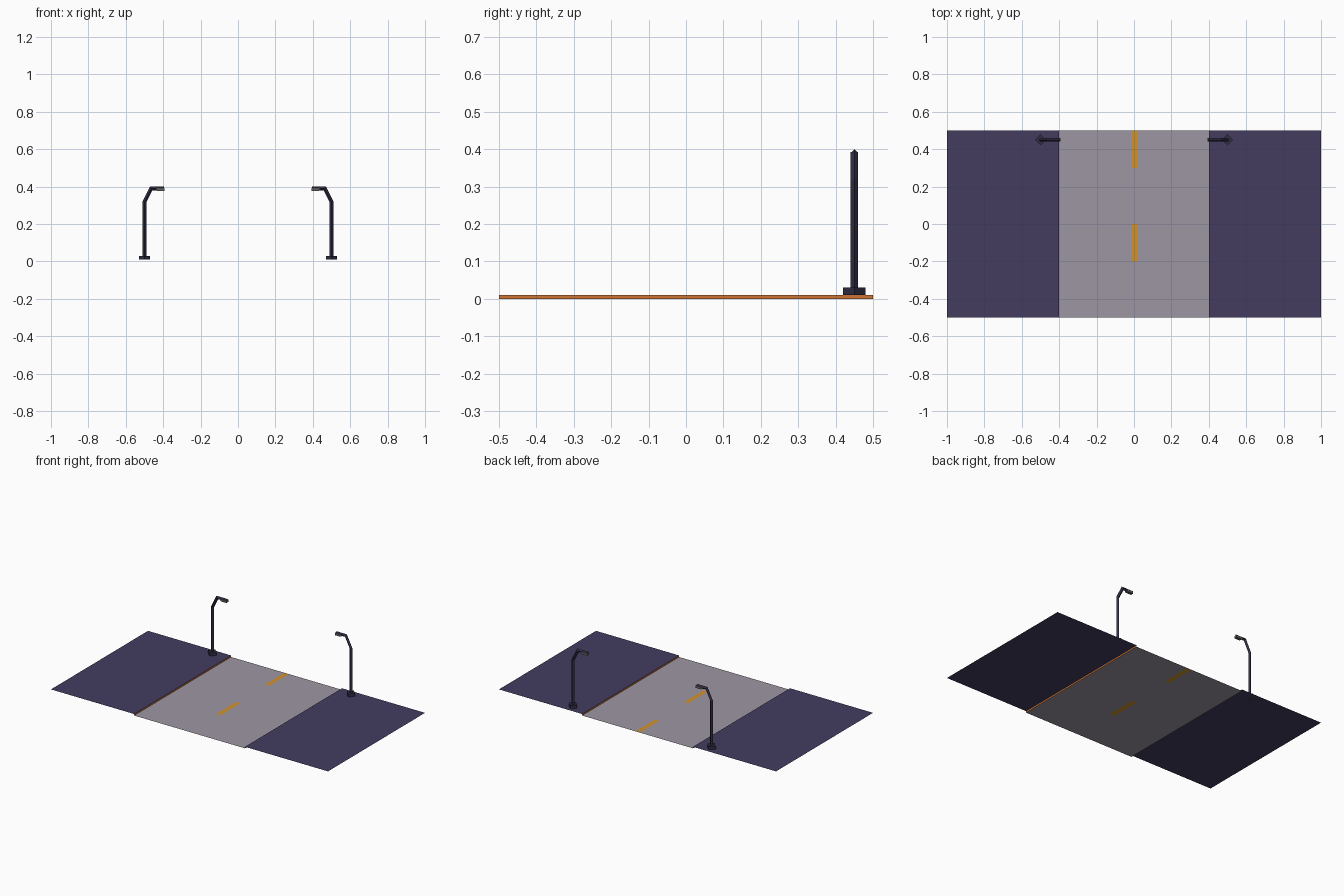
import bpy, bmesh, math
from mathutils import Vector

if "Cube" in bpy.data.objects:
    bpy.data.objects.remove(bpy.data.objects["Cube"])


def mat(name, r, g, b):
    lin = [((c / 255 + 0.055) / 1.055) ** 2.4 for c in (r, g, b)]
    m = bpy.data.materials.new(name)
    m.diffuse_color = (*lin, 1)
    m.use_nodes = True
    m.node_tree.nodes["Principled BSDF"].inputs["Base Color"].default_value = m.diffuse_color
    return m


ASPHALT = mat("road grey", 157, 150, 162)
PAINT = mat("line yellow", 210, 146, 42)
PAVING = mat("pavement purple", 67, 60, 96)
KERB = mat("kerb orange", 205, 115, 52)
METAL = mat("lamp post dark", 50, 45, 70)
LAMP = mat("lamp head grey", 100, 100, 100)


def make(name, bm, *mats):
    me = bpy.data.meshes.new(name)
    bm.to_mesh(me)
    bm.free()
    for m in mats:
        me.materials.append(m)
    ob = bpy.data.objects.new(name, me)
    bpy.context.collection.objects.link(ob)
    return ob


def quad(name, pts, m):
    bm = bmesh.new()
    bm.faces.new([bm.verts.new(p) for p in pts])
    return make(name, bm, m)


# Road sheet with the centre dashes cut in as faces
bm = bmesh.new()
xs, ys = (-0.4, -0.015, 0.015, 0.4), (-0.5, -0.2, 0, 0.3, 0.5)
grid = [[bm.verts.new((x, y, 0)) for y in ys] for x in xs]
for i in range(3):
    for j in range(4):
        f = bm.faces.new((grid[i][j], grid[i + 1][j], grid[i + 1][j + 1], grid[i][j + 1]))
        f.material_index = int(i == 1 and j in (1, 3))
make("road", bm, ASPHALT, PAINT)


def tube(bm, path, r):
    """Four-sided diamond tube along a path in the xz plane, mitred at bends."""
    rings = []
    for i, p in enumerate(path):
        a = (p - path[i - 1]).normalized() if i else (path[1] - p).normalized()
        b = (path[i + 1] - p).normalized() if i < len(path) - 1 else a
        t = (a + b).normalized()
        n = Vector((t.z, 0, -t.x)) * (r / t.dot(a))
        s = Vector((0, r, 0))
        rings.append([bm.verts.new(p + o) for o in (n, s, -n, -s)])
    for a, b in zip(rings, rings[1:]):
        for k in range(4):
            bm.faces.new((a[k], a[(k + 1) % 4], b[(k + 1) % 4], b[k]))
    bm.faces.new(rings[0])
    bm.faces.new(rings[-1])
    bmesh.ops.recalc_face_normals(bm, faces=bm.faces)


for side, s in (("left", -1), ("right", 1)):
    # Raised pavement sheet and kerb face
    pts = [(s * 0.4, -0.5, 0.01), (s, -0.5, 0.01), (s, 0.5, 0.01), (s * 0.4, 0.5, 0.01)]
    quad(side + "_pavement", pts if s > 0 else pts[::-1], PAVING)
    pts = [(s * 0.4, -0.5, 0), (s * 0.4, -0.5, 0.01), (s * 0.4, 0.5, 0.01), (s * 0.4, 0.5, 0)]
    quad(side + "_kerb", pts if s > 0 else pts[::-1], KERB)

    # Lamp base: low diamond block
    bm = bmesh.new()
    tube(bm, [Vector((s * 0.5, 0.45, z)) for z in (0.01, 0.03)], 0.03)
    make(side + "_lamp_base", bm, METAL)

    # Bent post and arm
    bm = bmesh.new()
    tube(bm, [Vector((s * x, 0.45, z)) for x, z in
              ((0.5, 0.03), (0.5, 0.318), (0.464, 0.39), (0.395, 0.39))], 0.01)
    make(side + "_lamp_post", bm, METAL)

    # Lamp head: tapered block under the arm end
    bm = bmesh.new()
    prof = ((0.392, 0.392), (0.392, 0.377), (0.432, 0.377), (0.442, 0.392))
    f = bm.faces.new([bm.verts.new((s * x, 0.44, z)) for x, z in prof])
    ext = bmesh.ops.extrude_face_region(bm, geom=[f])["geom"]
    bmesh.ops.translate(bm, vec=(0, 0.02, 0),
                        verts=[g for g in ext if isinstance(g, bmesh.types.BMVert)])
    bmesh.ops.recalc_face_normals(bm, faces=bm.faces)
    make(side + "_lamp_head", bm, LAMP)
